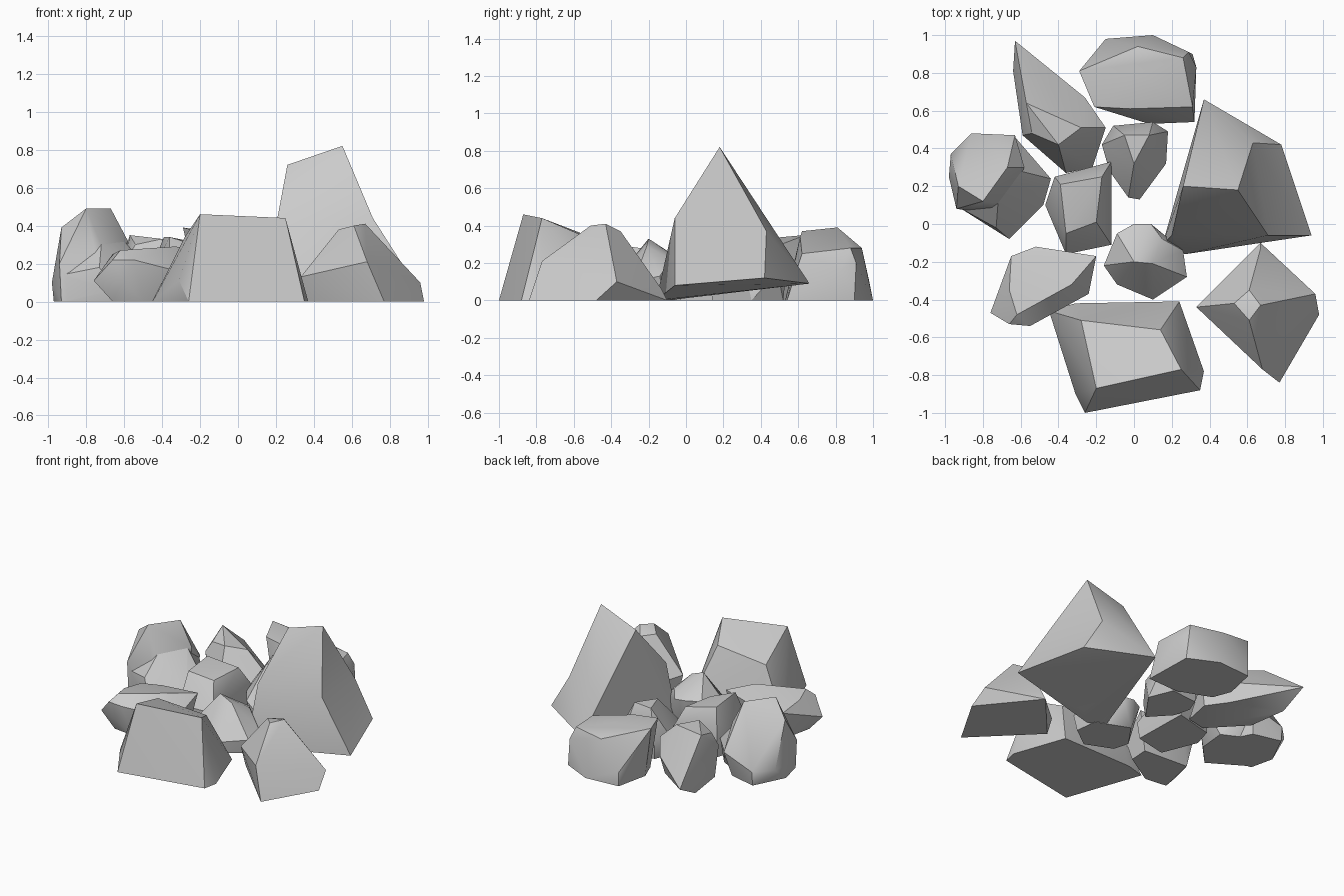
import bpy, bmesh, math


def hull(name, base, upper):
    """Convex facetted solid from a ground outline (z=0) and raised corners."""
    bm = bmesh.new()
    for x, y in base:
        bm.verts.new((x, y, 0))
    for p in upper:
        bm.verts.new(p)
    res = bmesh.ops.convex_hull(bm, input=bm.verts[:])
    loose = {g for g in res["geom_interior"] + res["geom_unused"]
             if isinstance(g, bmesh.types.BMVert)}
    bmesh.ops.delete(bm, geom=list(loose), context='VERTS')
    # merge nearly coplanar triangles into facets
    bmesh.ops.dissolve_limit(bm, angle_limit=math.radians(3),
                             verts=bm.verts[:], edges=bm.edges[:])
    bmesh.ops.recalc_face_normals(bm, faces=bm.faces[:])
    me = bpy.data.meshes.new(name)
    bm.to_mesh(me)
    bm.free()
    ob = bpy.data.objects.new(name, me)
    bpy.context.collection.objects.link(ob)
    return ob


def rock(name, base, upper, lobe=None):
    """Boulder, optionally joined with a second lobe for a concave notch."""
    ob = hull(name, base, upper)
    bpy.ops.object.select_all(action='DESELECT')
    ob.select_set(True)
    bpy.context.view_layer.objects.active = ob
    if lobe:
        extra = hull(name + "_lobe", *lobe)
        mod = ob.modifiers.new("join", 'BOOLEAN')
        mod.operation, mod.solver, mod.object = 'UNION', 'EXACT', extra
        bpy.ops.object.modifier_apply(modifier=mod.name)
        bpy.data.objects.remove(extra)
    bpy.ops.object.shade_smooth_by_angle(angle=math.radians(32))


# front slab with sloping top
rock("front_slab_rock",
     [(-.45, -.46), (-.26, -1), (.35, -.88), (.37, -.78), (.24, -.41), (-.31, -.42)],
     [(-.31, -.90, .11), (-.20, -.87, .46), (.25, -.77, .44),
      (.14, -.56, .35), (-.28, -.51, .34)])

# front right pyramid
rock("front_right_rock",
     [(.37, -.44), (.67, -.10), (.98, -.48), (.77, -.84)],
     [(.33, -.44, .13), (.96, -.37, .10), (.68, -.77, .21), (.53, -.42, .38),
      (.61, -.35, .37), (.67, -.43, .41), (.61, -.51, .40), (.67, -.13, .06)])

# tall rock resting on a tilted underside, with a stepped right end
rock("tall_rock",
     [(.27, -.16), (.15, -.11)],
     [(.37, .66, .09), (.55, .18, .82), (.26, .20, .72), (.71, -.06, .44),
      (.63, .43, .37), (.20, -.06, .40), (.31, .43, .38), (.70, -.07, .08),
      (.62, .45, .13)],
     lobe=([(.27, -.16), (.16, -.10)],
           [(.94, -.06, .08), (.78, .42, .12), (.71, -.06, .44),
            (.63, .43, .37), (.37, .66, .09)]))

# broad back rock
rock("back_rock",
     [(-.20, .75), (-.15, .98), (.10, 1), (.31, .90), (.32, .54), (.08, .53), (-.15, .62)],
     [(-.29, .81, .39), (-.21, .62, .37), (-.02, .61, .34), (.31, .62, .25),
      (.26, .88, .28), (.33, .83, .17), (.02, .94, .28), (-.15, .98, .10),
      (.29, .91, .20), (.03, .80, .34)])

# long back left rock with pointed tip
rock("back_left_rock",
     [(-.58, .50), (-.62, .78), (-.28, .64), (-.18, .50), (-.22, .30), (-.36, .27)],
     [(-.63, .97, .10), (-.64, .81, .12), (-.57, .64, .35), (-.59, .47, .22),
      (-.54, .48, .30), (-.40, .42, .33), (-.28, .51, .30), (-.15, .51, .18),
      (-.26, .67, .13)])

# left rock: narrow crest above a low front lobe
rock("left_rock",
     [(-.97, .25), (-.93, .08), (-.86, .47), (-.66, .42), (-.60, .30), (-.70, .05)],
     [(-.98, .25, .10), (-.93, .20, .39), (-.80, .12, .49), (-.67, .30, .49),
      (-.72, .11, .30), (-.94, .08, .20), (-.63, .47, .18), (-.58, .30, .32),
      (-.97, .37, .10), (-.86, .48, .10)],
     lobe=([(-.66, -.07), (-.50, .28), (-.52, .08), (-.92, .09), (-.70, .38)],
           [(-.72, .11, .30), (-.73, -.02, .18), (-.44, .24, .14),
            (-.63, .46, .17), (-.93, .09, .14), (-.66, -.08, .06),
            (-.60, .28, .32), (-.48, .10, .12)]))

# centre left block
rock("centre_left_rock",
     [(-.46, .10), (-.42, .24), (-.14, .31), (-.13, -.10), (-.36, -.15)],
     [(-.42, .25, .24), (-.39, .21, .34), (-.17, .25, .30), (-.20, .01, .29),
      (-.36, -.05, .34), (-.12, .33, .16), (-.12, -.11, .12), (-.36, -.16, .14),
      (-.47, .10, .14)])

# low front left rock, undercut at the front
rock("front_left_rock",
     [(-.66, -.46), (-.50, -.48), (-.27, -.34), (-.26, -.20), (-.60, -.18)],
     [(-.76, -.47, .11), (-.66, -.53, .22), (-.55, -.54, .22), (-.62, -.48, .27),
      (-.65, -.17, .22), (-.52, -.12, .22), (-.20, -.17, .27), (-.33, -.32, .29),
      (-.24, -.37, .14), (-.66, -.35, .25), (-.60, -.53, .10)])

# small centre rock
rock("centre_rock",
     [(-.12, -.20), (-.09, -.31), (.10, -.39), (.25, -.28), (.23, -.12), (0, -.03)],
     [(-.16, -.22, .14), (-.09, -.05, .20), (0, 0, .20), (.09, 0, .19),
      (.15, -.08, .22), (.28, -.28, .10), (.26, -.14, .13), (.10, -.40, .08),
      (0, -.20, .33), (.10, -.21, .29), (-.09, -.32, .12)])

# small centre back rock
rock("centre_back_rock",
     [(-.14, .40), (-.10, .50), (.10, .52), (.17, .35), (.02, .14), (-.11, .28)],
     [(-.17, .42, .15), (-.11, .52, .14), (.10, .54, .20), (.18, .49, .15),
      (-.05, .47, .34), (.08, .47, .35), (0, .32, .34), (.17, .32, .14),
      (-.03, .14, .14), (.03, .13, .10), (-.13, .28, .13)])
